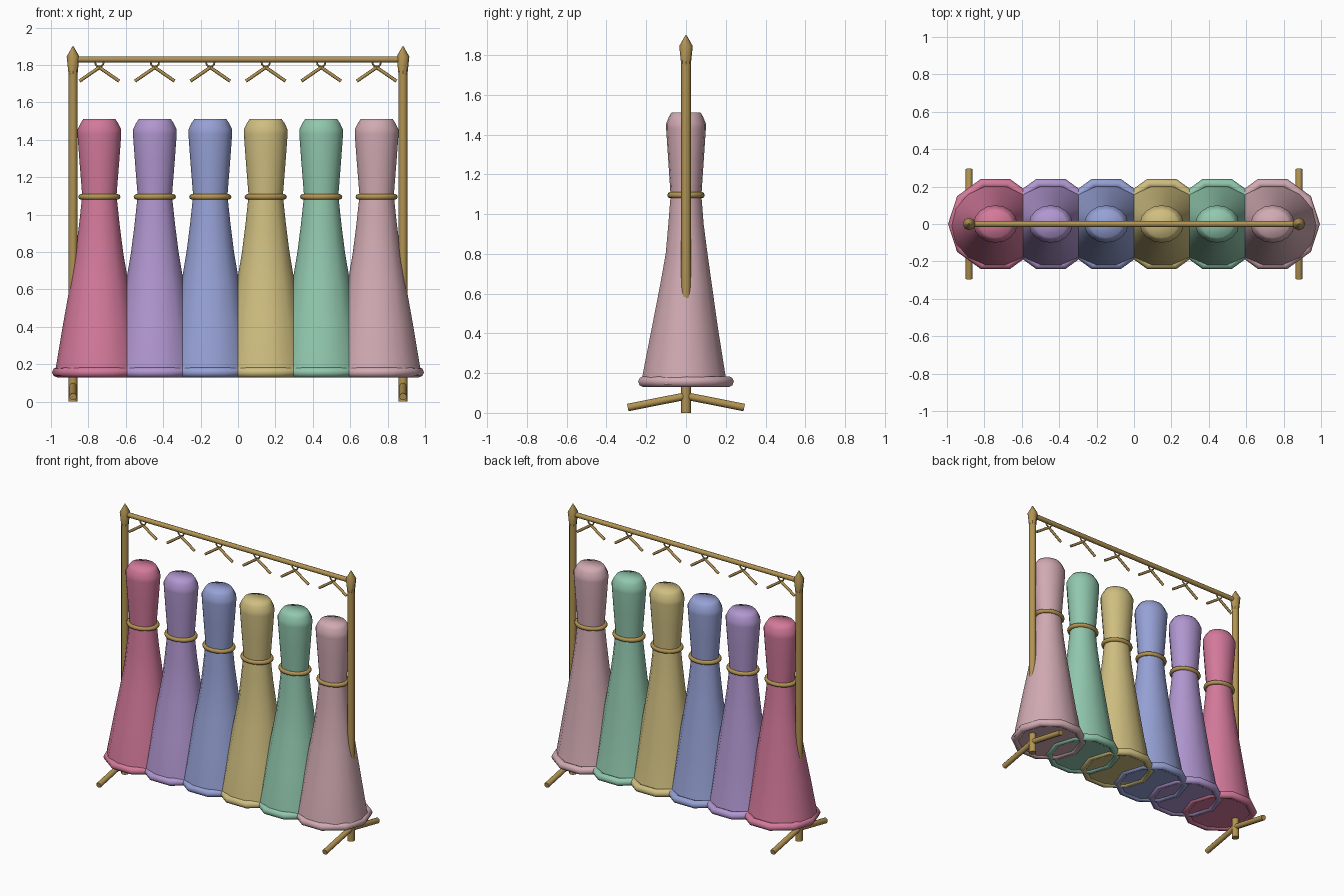
import bpy, bmesh, math
from mathutils import Vector

if "Cube" in bpy.data.objects:
    bpy.data.objects.remove(bpy.data.objects["Cube"])


def srgb(r, g, b):
    f = lambda c: c / 12.92 if c <= 0.04045 else ((c + 0.055) / 1.055) ** 2.4
    return [f(c / 255) for c in (r, g, b)] + [1.0]


def material(name, rgb):
    m = bpy.data.materials.new(name)
    m.diffuse_color = srgb(*rgb)
    m.use_nodes = True
    m.node_tree.nodes["Principled BSDF"].inputs["Base Color"].default_value = m.diffuse_color
    return m


gold = material("gold", (178, 147, 82))
fabrics = [material(n, c) for n, c in (
    ("pink", (211, 121, 154)), ("lavender", (176, 150, 207)),
    ("periwinkle", (150, 161, 213)), ("straw", (207, 190, 128)),
    ("mint", (145, 199, 173)), ("dusty rose", (209, 170, 178)))]


def finish(name, bm, mat, angle=40):
    bmesh.ops.recalc_face_normals(bm, faces=bm.faces)
    me = bpy.data.meshes.new(name)
    bm.to_mesh(me)
    bm.free()
    ob = bpy.data.objects.new(name, me)
    me.materials.append(mat)
    bpy.context.collection.objects.link(ob)
    bpy.ops.object.select_all(action='DESELECT')
    ob.select_set(True)
    bpy.context.view_layer.objects.active = ob
    bpy.ops.object.shade_smooth_by_angle(angle=math.radians(angle))
    return ob


def loft(name, x, rings, sides, mat, angle=40):
    """Stack of elliptical rings (z, half width x, half depth y, y centre), capped."""
    bm = bmesh.new()
    loops = []
    for z, rx, ry, cy in rings:
        loops.append([bm.verts.new((x + rx * math.cos(2 * math.pi * i / sides),
                                    cy + ry * math.sin(2 * math.pi * i / sides), z))
                      for i in range(sides)])
    for a, b in zip(loops, loops[1:]):
        for i in range(sides):
            j = (i + 1) % sides
            bm.faces.new((a[i], a[j], b[j], b[i]))
    bm.faces.new(loops[0][::-1])
    bm.faces.new(loops[-1])
    return finish(name, bm, mat, angle)


def rod(name, a, b, r, mat, sides=10):
    a, b = Vector(a), Vector(b)
    bm = bmesh.new()
    bmesh.ops.create_cone(bm, cap_ends=True, segments=sides, radius1=r, radius2=r,
                          depth=(b - a).length)
    rot = (b - a).to_track_quat('Z', 'Y').to_matrix()
    for v in bm.verts:
        v.co = rot @ v.co + (a + b) / 2
    return finish(name, bm, mat, 60)


def torus(name, centre, R, r, mat, n=20, m=8, depth=1.0, upright=False):
    """Ring lying flat, or standing in the xz plane when upright."""
    bm = bmesh.new()
    vs = []
    for i in range(n):
        a = 2 * math.pi * i / n
        for k in range(m):
            b = 2 * math.pi * k / m
            d = R + r * math.cos(b)
            p = Vector((d * math.cos(a), depth * d * math.sin(a), r * math.sin(b)))
            if upright:
                p = Vector((p.x, p.z, p.y))
            vs.append(bm.verts.new(p + Vector(centre)))
    for i in range(n):
        for k in range(m):
            i2, k2 = (i + 1) % n, (k + 1) % m
            bm.faces.new((vs[i * m + k], vs[i2 * m + k], vs[i2 * m + k2], vs[i * m + k2]))
    return finish(name, bm, mat, 50)


# Rack: posts with pointed finials, splayed feet and a top rail
for side, label in ((-1, "left"), (1, "right")):
    x = 0.882 * side
    rod(f"{label}_post", (x, 0, 0), (x, 0, 1.83), 0.024, gold, 12)
    loft(f"{label}_finial", x, [(1.74, 0.023, 0.023, 0), (1.845, 0.034, 0.034, 0),
                                (1.90, 0.003, 0.003, 0)], 8, gold)
    for d, end in ((-1, "front"), (1, "back")):
        rod(f"{label}_{end}_foot", (x, 0, 0.085), (x, 0.293 * d, 0.027), 0.019, gold)
rod("top_rail", (-0.882, 0, 1.83), (0.882, 0, 1.83), 0.0165, gold)

# Dresses and hangers
for i, cloth in enumerate(fabrics):
    x = (i - 2.5) * 0.2965
    n = i + 1
    # Hanger
    torus(f"hanger_hook_{n}", (x, 0, 1.813), 0.022, 0.005, gold, 16, 6, upright=True)
    for s, label in ((-1, "left"), (1, "right")):
        rod(f"hanger_{label}_arm_{n}", (x, 0, 1.787), (x + 0.106 * s, 0, 1.714),
            0.009, gold, 8)
    # Bodice with chamfered shoulders
    loft(f"bodice_{n}", x, [(1.06, 0.089, 0.076, 0), (1.13, 0.094, 0.08, 0),
                            (1.28, 0.106, 0.090, 0), (1.43, 0.117, 0.100, 0),
                            (1.455, 0.117, 0.100, 0), (1.49, 0.10, 0.086, 0),
                            (1.512, 0.085, 0.072, 0)], 16, cloth, 60)
    # Belt ring
    torus(f"belt_{n}", (x, 0, 1.095), 0.098, 0.015, gold, 20, 8, depth=0.83)
    # Flared skirt
    loft(f"skirt_{n}", x, [(0.142, 0.240, 0.222, -0.008), (0.20, 0.230, 0.212, -0.010),
                           (0.42, 0.193, 0.172, -0.006), (0.64, 0.154, 0.134, 0),
                           (0.80, 0.127, 0.108, 0.003), (0.95, 0.108, 0.091, 0),
                           (1.10, 0.092, 0.079, 0)], 14, cloth)
    # Ten-sided rolled hem
    torus(f"hem_{n}", (x, 0, 0.157), 0.226, 0.027, cloth, 10, 8)
